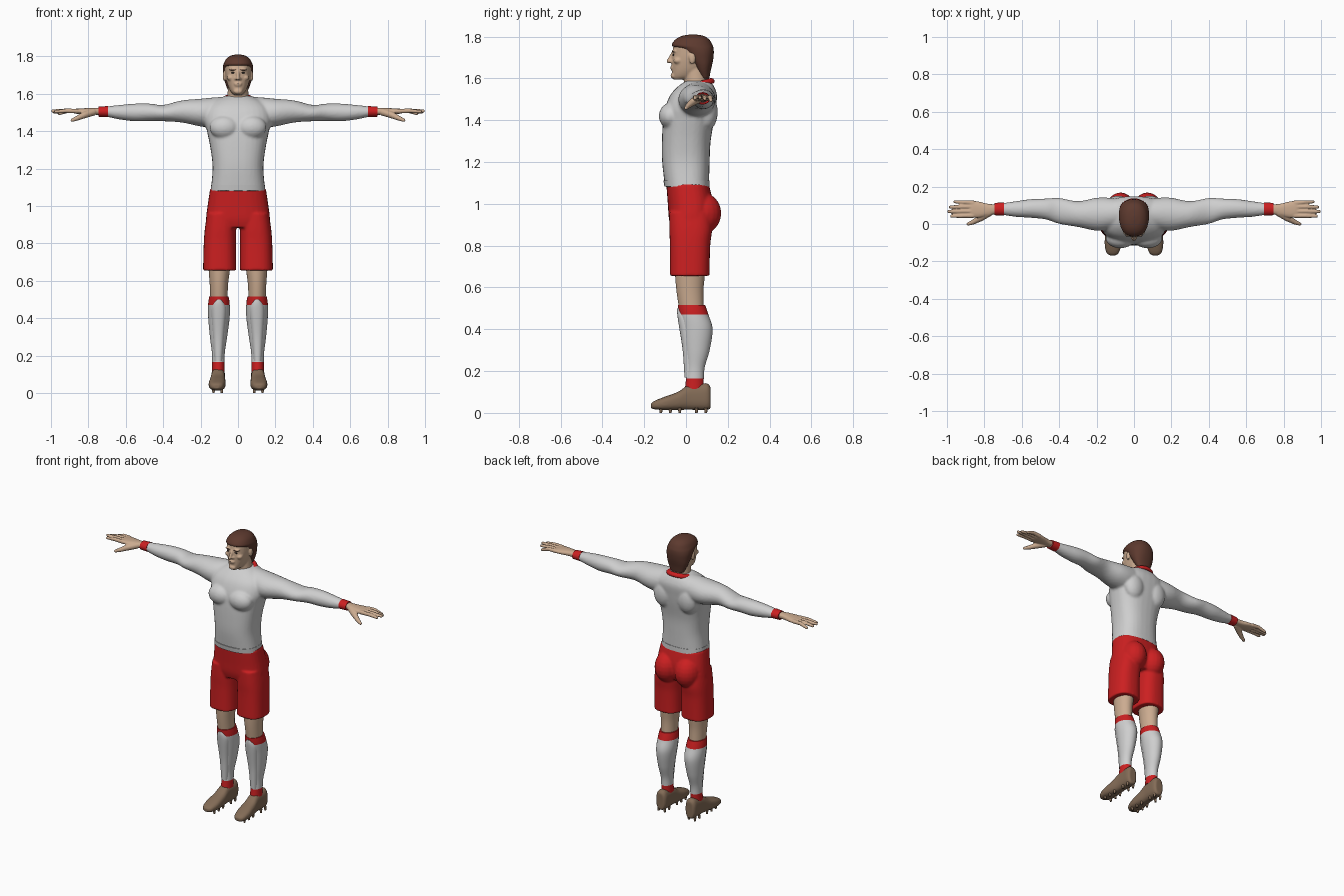
import bpy
import bmesh
import math
from mathutils import Vector, Matrix

cube = bpy.data.objects.get("Cube")
if cube:
    bpy.data.objects.remove(cube, do_unlink=True)


def material(name, color):
    mat = bpy.data.materials.new(name)
    mat.use_nodes = True
    mat.diffuse_color = (*color, 1)
    mat.node_tree.nodes["Principled BSDF"].inputs["Base Color"].default_value = (*color, 1)
    return mat


WHITE = material("shirt white", (0.62, 0.62, 0.62))
RED = material("kit red", (0.6, 0.014, 0.015))
SKIN = material("skin", (0.6, 0.41, 0.28))
HAIR = material("hair brown", (0.11, 0.042, 0.028))
SHOE = material("shoe brown", (0.23, 0.15, 0.095))
DARK = material("eye dark", (0.04, 0.03, 0.025))


def loft(bm, axis, rows, power=2.0, sides=32, sub=6):
    """Skin smooth rings; a row is (position, centre u, half width u, low v, high v)."""
    pts = [Vector(r) for r in rows]
    pts = [pts[0]] + pts + [pts[-1]]
    path = []
    for a, b, c, d in zip(pts, pts[1:], pts[2:], pts[3:]):
        for k in range(sub):
            t = k / sub
            path.append(b + (c - a) * (t / 2) + (a * 2 - b * 5 + c * 4 - d) * (t * t / 2)
                        + (b * 3 - a - c * 3 + d) * (t ** 3 / 2))
    path.append(pts[-1])
    rings = []
    for p, cu, ru, v0, v1 in path:
        ring = []
        for i in range(sides):
            a = math.tau * i / sides
            c, s = math.cos(a), math.sin(a)
            u = cu + ru * math.copysign(abs(c) ** (2 / power), c)
            v = (v0 + v1) / 2 + (v1 - v0) / 2 * math.copysign(abs(s) ** (2 / power), s)
            co = {"x": (p, u, v), "y": (u, p, v), "z": (u, v, p)}[axis]
            ring.append(bm.verts.new(co))
        rings.append(ring)
    for lo, hi in zip(rings, rings[1:]):
        for i in range(sides):
            j = (i + 1) % sides
            bm.faces.new((lo[i], lo[j], hi[j], hi[i]))
    bm.faces.new(rings[0])
    bm.faces.new(rings[-1])


def ball(bm, center, radii):
    mat = Matrix.Translation(center) @ Matrix.Diagonal((*radii, 1))
    bmesh.ops.create_uvsphere(bm, u_segments=20, v_segments=12, radius=1, matrix=mat)


def tube(bm, points, radii):
    """Rounded limb through the given points."""
    for p, r in zip(points, radii):
        ball(bm, p, (r, r, r))
    for p, q, r, s in zip(points, points[1:], radii, radii[1:]):
        d = Vector(q) - Vector(p)
        mat = Matrix.Translation((Vector(p) + Vector(q)) / 2) @ d.to_track_quat("Z", "Y").to_matrix().to_4x4()
        bmesh.ops.create_cone(bm, cap_ends=True, segments=16, radius1=r, radius2=s,
                              depth=d.length, matrix=mat)


def finish(bm, name, mats, mirror=False, voxel=0, smooth=3, rule=None):
    """Turn the bmesh into an object, optionally mirrored and fused into one skin."""
    bmesh.ops.recalc_face_normals(bm, faces=bm.faces)
    mesh = bpy.data.meshes.new(name)
    bm.to_mesh(mesh)
    bm.free()
    ob = bpy.data.objects.new(name, mesh)
    bpy.context.collection.objects.link(ob)
    if mirror:
        ob.modifiers.new("mirror", "MIRROR").use_mirror_merge = False
    if voxel:
        fuse = ob.modifiers.new("fuse", "REMESH")
        fuse.mode = "VOXEL"
        fuse.voxel_size = voxel
        soft = ob.modifiers.new("soften", "SMOOTH")
        soft.factor = 0.5
        soft.iterations = smooth
    bpy.context.view_layer.update()
    baked = bpy.data.meshes.new_from_object(ob.evaluated_get(bpy.context.evaluated_depsgraph_get()))
    ob.modifiers.clear()
    ob.data = baked
    baked.materials.clear()
    for m in mats:
        baked.materials.append(m)
    for f in baked.polygons:
        f.material_index = rule(f.center) if rule else 0
    baked.shade_smooth()
    baked.set_sharp_from_angle(angle=math.radians(50))
    return ob


# Shirt: torso, chest, shoulder blades and sleeves in one skin
bm = bmesh.new()
loft(bm, "z", [(1.08, 0, .073, -.1, .11), (1.2, 0, .068, -.114, .113), (1.3, 0, .073, -.115, .118),
               (1.4, 0, .083, -.11, .135), (1.46, 0, .09, -.1, .143), (1.52, 0, .085, -.075, .148),
               (1.56, 0, .065, -.04, .135), (1.588, 0, .035, 0, .115)], 2.5)
for v in bm.verts:
    v.co.x *= 2
loft(bm, "x", [(.06, .06, .07, 1.45, 1.585), (.13, .055, .085, 1.42, 1.58), (.2, .052, .088, 1.425, 1.573),
               (.3, .053, .069, 1.446, 1.564), (.4, .07, .069, 1.453, 1.54), (.47, .08, .056, 1.455, 1.547),
               (.55, .083, .05, 1.453, 1.547), (.63, .08, .042, 1.462, 1.54), (.7, .08, .032, 1.476, 1.532),
               (.75, .08, .028, 1.482, 1.528)])
ball(bm, (.073, -.075, 1.42), (.08, .055, .062))
ball(bm, (.085, .1, 1.44), (.07, .052, .09))
finish(bm, "shirt", [WHITE], mirror=True, voxel=.008)

bm = bmesh.new()
loft(bm, "z", [(1.082, 0, .146, -.103, .113), (1.112, 0, .143, -.108, .113)], 2.5, 48, 2)
finish(bm, "shirt_hem", [WHITE])

# Collar: flattened tilted ring
bm = bmesh.new()
segs, prof = 48, 12
grid = []
for i in range(segs):
    a = math.tau * i / segs
    ring = []
    for j in range(prof):
        b = math.tau * j / prof
        r = .072 + .013 * math.cos(b)
        y = .048 + r * 1.05 * math.sin(a)
        ring.append(bm.verts.new((r * 1.05 * math.cos(a), y,
                                  1.568 + .27 * (y - .048) + .013 * math.sin(b) - .5 * (r - .072))))
    grid.append(ring)
for i in range(segs):
    n = grid[(i + 1) % segs]
    for j in range(prof):
        k = (j + 1) % prof
        bm.faces.new((grid[i][j], n[j], n[k], grid[i][k]))
finish(bm, "collar", [RED])

bm = bmesh.new()
loft(bm, "x", [(.695, .08, .035, 1.475, 1.534), (.745, .08, .033, 1.477, 1.531)], 2, 32, 2)
finish(bm, "wristbands", [RED], mirror=True)

# Hands: palm, four fingers and thumb
bm = bmesh.new()
loft(bm, "x", [(.73, .08, .024, 1.487, 1.525), (.78, .076, .032, 1.488, 1.524), (.83, .077, .043, 1.49, 1.522),
               (.865, .08, .044, 1.493, 1.52), (.88, .08, .038, 1.498, 1.516)], 2.4)
for y, tip_y, tip_x, tip_z in [(.045, .042, .975, 1.504), (.068, .067, .991, 1.508),
                               (.092, .091, .982, 1.502), (.113, .119, .957, 1.494)]:
    mid = ((.86 + tip_x) / 2, (y + tip_y) / 2, 1.509)
    tube(bm, [(.86, y, 1.507), mid, (tip_x, tip_y, tip_z)], [.0125, .0115, .0085])
tube(bm, [(.775, .06, 1.502), (.82, .032, 1.487), (.86, .01, 1.469), (.887, 0, 1.458)],
     [.02, .018, .013, .009])
finish(bm, "hands", [SKIN], mirror=True, voxel=.004, smooth=2)

# Head: skull, nose, brow, lips, ears and neck in one skin
bm = bmesh.new()
loft(bm, "z", [(1.594, 0, .02, -.058, 0), (1.61, 0, .038, -.066, .06), (1.64, 0, .053, -.067, .09),
               (1.68, 0, .064, -.068, .112), (1.72, 0, .07, -.065, .123), (1.76, 0, .07, -.058, .118),
               (1.79, 0, .052, -.03, .098), (1.803, 0, .02, .01, .06)], 2.2)
loft(bm, "z", [(1.53, 0, .068, -.02, .115), (1.58, 0, .058, -.01, .108), (1.66, 0, .052, -.01, .1)])
tube(bm, [(0, -.062, 1.722), (0, -.078, 1.693), (0, -.084, 1.682)], [.008, .009, .01])
ball(bm, (0, -.066, 1.654), (.022, .01, .005))
ball(bm, (0, -.064, 1.645), (.019, .01, .006))
ball(bm, (0, -.06, 1.612), (.024, .014, .014))
for s in (-1, 1):
    ball(bm, (s * .011, -.07, 1.68), (.008, .01, .007))
    ball(bm, (s * .027, -.055, 1.731), (.022, .013, .006))
    ball(bm, (s * .04, -.038, 1.685), (.02, .022, .016))
    ball(bm, (s * .074, .03, 1.695), (.008, .016, .027))
finish(bm, "head", [SKIN], voxel=.005, smooth=2)

bm = bmesh.new()
loft(bm, "z", [(1.6, 0, .045, .07, .112), (1.635, 0, .061, .05, .118), (1.665, 0, .071, .032, .125),
               (1.69, 0, .076, .01, .13), (1.72, 0, .08, -.012, .133), (1.743, 0, .08, -.04, .132),
               (1.757, 0, .078, -.068, .128), (1.785, 0, .064, -.052, .112), (1.803, 0, .04, -.02, .085),
               (1.81, 0, .01, .02, .045)], 2.25)
finish(bm, "hair", [HAIR], voxel=.005, smooth=2)

bm = bmesh.new()
ball(bm, (.027, -.06, 1.712), (.011, .004, .004))
finish(bm, "eyes", [DARK], mirror=True)
bm = bmesh.new()
ball(bm, (.028, -.063, 1.728), (.017, .005, .003))
finish(bm, "eyebrows", [HAIR], mirror=True)

# Shorts: hips, seat and two legs in one skin
bm = bmesh.new()
loft(bm, "z", [(1.092, 0, .149, -.094, .11), (1.0, 0, .163, -.087, .13), (.93, 0, .171, -.082, .125),
               (.885, 0, .166, -.07, .105)], 2.5)
loft(bm, "z", [(.96, .09, .075, -.08, .12), (.88, .094, .083, -.08, .125), (.8, .097, .086, -.077, .116),
               (.655, .098, .089, -.077, .112)], 2.5)
ball(bm, (.072, .075, .955), (.08, .094, .1))
finish(bm, "shorts", [RED], mirror=True, voxel=.007)

# Legs, socks and shin guards
bm = bmesh.new()
loft(bm, "z", [(.75, .098, .065, -.055, .095), (.66, .1, .057, -.052, .09), (.58, .102, .049, -.045, .083),
               (.48, .102, .045, -.03, .085)])
finish(bm, "legs", [SKIN], mirror=True)

bm = bmesh.new()
loft(bm, "z", [(.115, .105, .034, -.005, .085), (.165, .105, .033, 0, .085), (.22, .105, .035, .002, .09),
               (.3, .104, .046, -.008, .113), (.4, .102, .057, -.022, .127), (.47, .102, .058, -.034, .107),
               (.515, .102, .052, -.038, .092)], sub=8)
finish(bm, "socks", [WHITE, RED], mirror=True,
       rule=lambda c: int(c.z > .468 - .1 * min(c.y, 0) or c.z < .163))

bm = bmesh.new()
loft(bm, "z", [(.17, .105, .021, -.007, .05), (.3, .104, .03, -.016, .05), (.43, .102, .04, -.036, .04),
               (.475, .102, .033, -.042, .03), (.5, .102, .012, -.042, 0)], 2.3)
finish(bm, "shin_guards", [WHITE], mirror=True)

# Shoes with studs
bm = bmesh.new()
loft(bm, "y", [(-.168, .114, .016, .022, .045), (-.15, .114, .035, .017, .058), (-.1, .112, .045, .013, .078),
               (-.04, .109, .042, .014, .1), (.01, .107, .037, .015, .132), (.06, .106, .037, .014, .138),
               (.1, .106, .036, .014, .142), (.117, .106, .026, .02, .125)], 2.6)
finish(bm, "shoes", [SHOE], mirror=True, voxel=.006, smooth=2)

bm = bmesh.new()
for y in (-.12, -.075, -.03, .05, .095):
    for side in (-.022, .022):
        bmesh.ops.create_cone(bm, cap_ends=True, segments=10, radius1=.006, radius2=.009, depth=.024,
                              matrix=Matrix.Translation((.109 + side, y, .012)))
finish(bm, "studs", [SHOE], mirror=True)
